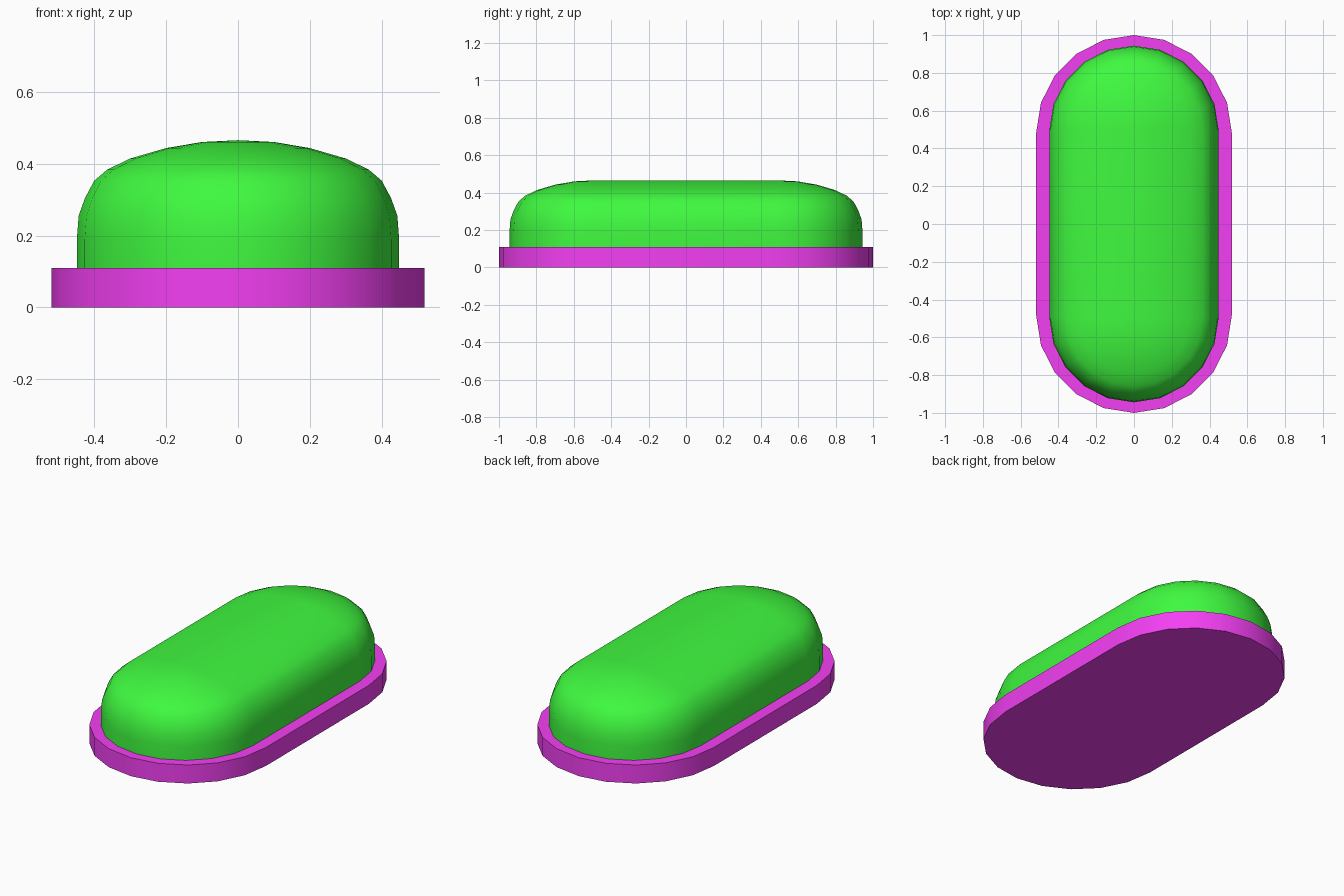
import bpy, bmesh
from math import pi, sin, cos, radians

if "Cube" in bpy.data.objects:
    bpy.data.objects.remove(bpy.data.objects["Cube"])

SEG = 10  # facets per rounded end


def stadium(bm, r, half, z):
    """Ring of vertices: two half circles joined by straight sides."""
    pts = []
    for sign, start in ((1, 0), (-1, pi)):
        for i in range(SEG + 1):
            a = start + pi * i / SEG
            pts.append(bm.verts.new((r * cos(a), sign * half + r * sin(a), z)))
    return pts


def loft(name, profile, half, color, caps, angle):
    """Skin stadium rings following a (radius, height) profile."""
    bm = bmesh.new()
    rings = [stadium(bm, r, half, z) for r, z in profile]
    n = len(rings[0])
    for a, b in zip(rings, rings[1:]):
        for i in range(n):
            j = (i + 1) % n
            bm.faces.new((a[i], a[j], b[j], b[i]))
    if caps:
        bm.faces.new(rings[0][::-1])
        bm.faces.new(rings[-1])
    bmesh.ops.remove_doubles(bm, verts=bm.verts[:], dist=1e-5)
    bmesh.ops.recalc_face_normals(bm, faces=bm.faces[:])
    mesh = bpy.data.meshes.new(name)
    bm.to_mesh(mesh)
    bm.free()
    mat = bpy.data.materials.new(name + "_colour")
    mat.diffuse_color = color
    mat.use_nodes = True
    mat.node_tree.nodes["Principled BSDF"].inputs["Base Color"].default_value = mat.diffuse_color
    mesh.materials.append(mat)
    obj = bpy.data.objects.new(name, mesh)
    bpy.context.collection.objects.link(obj)
    bpy.ops.object.select_all(action='DESELECT')
    obj.select_set(True)
    bpy.context.view_layer.objects.active = obj
    bpy.ops.object.shade_smooth_by_angle(angle=radians(angle))
    return obj


# Flat rim plate
loft("base_plate", [(0.518, 0), (0.518, 0.109)], 0.482,
     (0.9, 0.05, 0.9, 1), True, 30)

# Domed top, closing along a straight ridge
dome = [(0.448, 0.109), (0.448, 0.19), (0.443, 0.255), (0.426, 0.303),
        (0.4, 0.352), (0.364, 0.383), (0.3, 0.414), (0.2, 0.443),
        (0.1, 0.460), (0, 0.465)]
loft("dome", dome, 0.496, (0.05, 0.95, 0.05, 1), False, 40)
